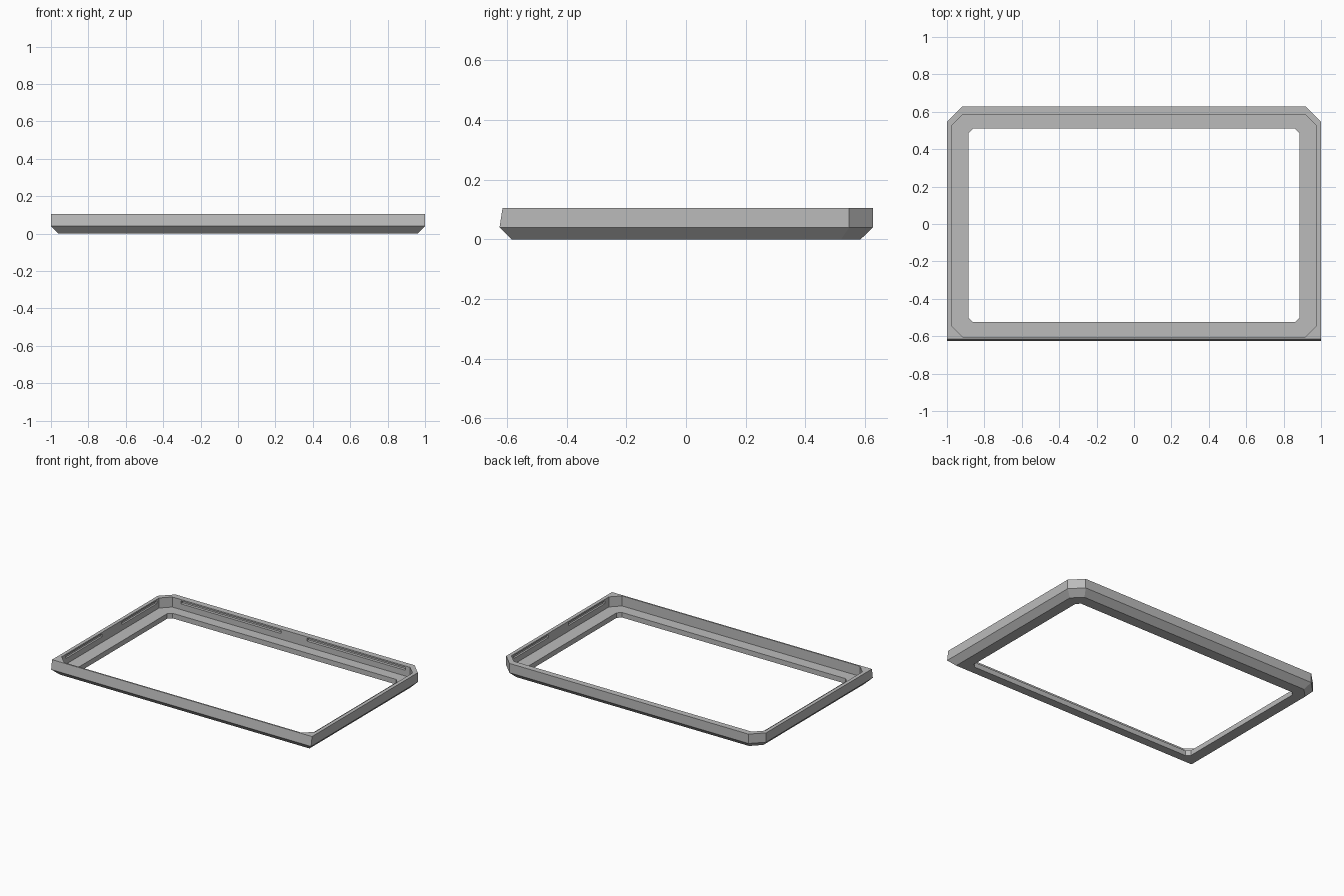
import bpy
import bmesh

cube = bpy.data.objects.get("Cube")
if cube:
    bpy.data.objects.remove(cube, do_unlink=True)

grey = bpy.data.materials.new("plain_grey")
grey.use_nodes = True
grey.diffuse_color = (0.5, 0.5, 0.5, 1)
grey.node_tree.nodes["Principled BSDF"].inputs["Base Color"].default_value = (0.5, 0.5, 0.5, 1)


def ring(bm, half_x, front, back, z, front_cut, back_cut):
    """Rectangle with cut corners, as eight vertices."""
    half = [(half_x, front + front_cut), (half_x, back - back_cut),
            (half_x - back_cut, back)]
    right = [(half_x - front_cut, front)] + half
    left = [(-x, y) for x, y in reversed(right)]
    return [bm.verts.new((x, y, z)) for x, y in right + left]


def finish(bm, name):
    bmesh.ops.remove_doubles(bm, verts=bm.verts, dist=0.0005)
    bmesh.ops.recalc_face_normals(bm, faces=bm.faces)
    mesh = bpy.data.meshes.new(name)
    bm.to_mesh(mesh)
    bm.free()
    mesh.materials.append(grey)
    obj = bpy.data.objects.new(name, mesh)
    bpy.context.collection.objects.link(obj)
    return obj


# Frame: closed cross-section swept through matching rings
FLOOR, WIDE, TOP = 0.035, 0.04, 0.105
bm = bmesh.new()
rings = [
    ring(bm, 0.885, -0.525, 0.51, 0, 0.025, 0.025),
    ring(bm, 0.96, -0.585, 0.585, 0, 0, 0.065),
    ring(bm, 1.0, -0.625, 0.627, WIDE, 0, 0.08),
    ring(bm, 1.0, -0.615, 0.627, TOP, 0, 0.08),
    ring(bm, 0.975, -0.605, 0.585, TOP, 0.06, 0.06),
    ring(bm, 0.975, -0.605, 0.585, FLOOR, 0.06, 0.06),
    ring(bm, 0.885, -0.525, 0.51, FLOOR, 0.025, 0.025),
]
for a, b in zip(rings, rings[1:] + rings[:1]):
    for i in range(8):
        j = (i + 1) % 8
        bm.faces.new((a[i], a[j], b[j], b[i]))
frame = finish(bm, "bezel_frame")

# Slots cut into the inner back and side walls, with tabs left between them
bm = bmesh.new()


def slot(x0, x1, y0, y1):
    verts = bmesh.ops.create_cube(bm, size=1)["verts"]
    bmesh.ops.scale(bm, vec=(x1 - x0, y1 - y0, 0.02), verts=verts)
    bmesh.ops.translate(bm, vec=((x0 + x1) / 2, (y0 + y1) / 2, 0.085), verts=verts)


for x0, x1 in ((-0.85, -0.08), (0.12, 0.88)):
    slot(x0, x1, 0.55, 0.605)
for y0, y1 in ((-0.5, -0.1), (0.12, 0.5)):
    slot(0.95, 0.988, y0, y1)
    slot(-0.988, -0.95, y0, y1)
cutter = finish(bm, "slot_cutter")
cutter.hide_render = True
cutter.hide_viewport = True

cut = frame.modifiers.new("slots", "BOOLEAN")
cut.operation = "DIFFERENCE"
cut.solver = "EXACT"
cut.object = cutter
